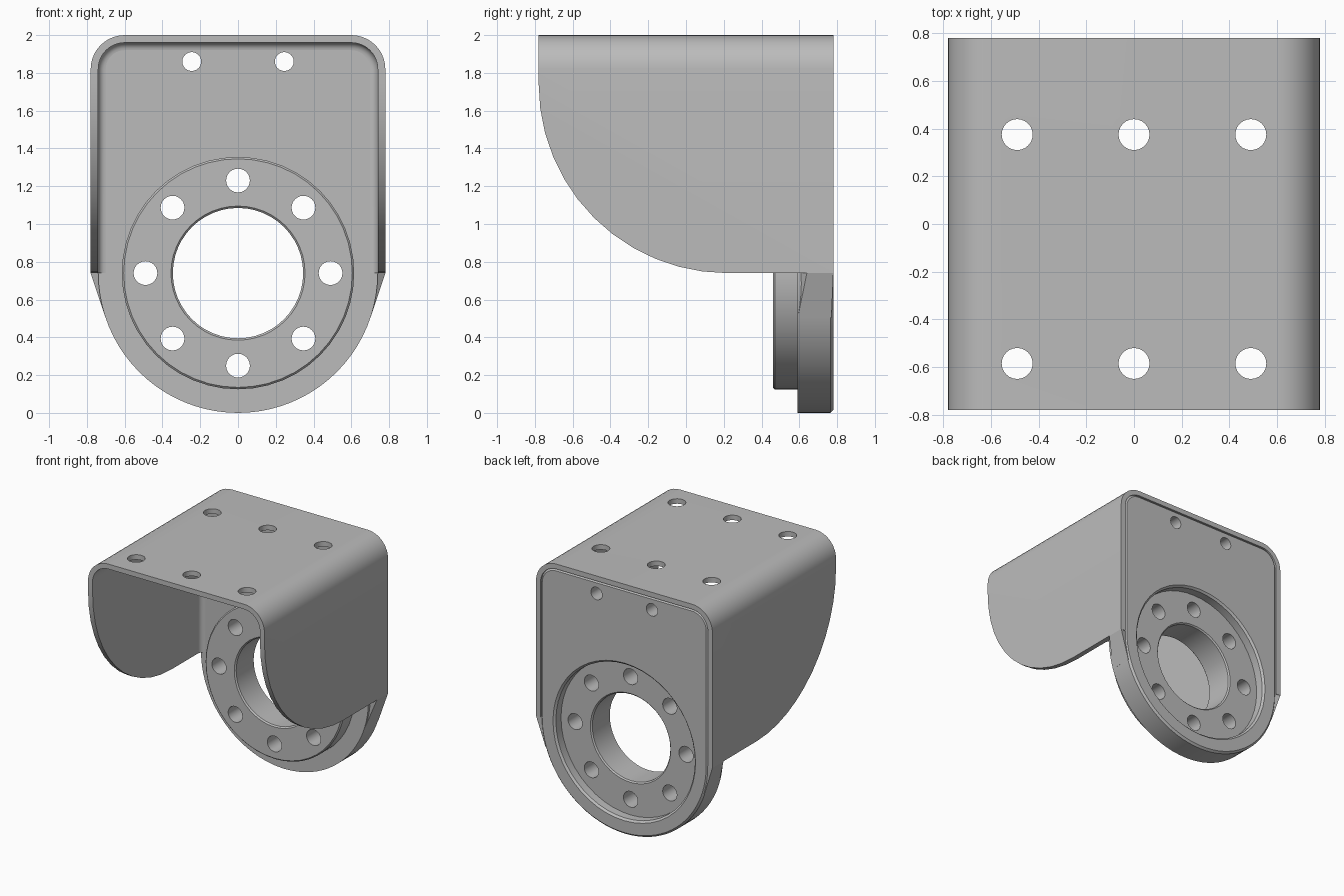
import bpy, bmesh, math
from math import sin, cos, pi, radians

if "Cube" in bpy.data.objects:
    bpy.data.objects.remove(bpy.data.objects["Cube"], do_unlink=True)

grey = bpy.data.materials.new("plain grey")
grey.use_nodes = True
grey.diffuse_color = (0.5, 0.5, 0.5, 1)
grey.node_tree.nodes["Principled BSDF"].inputs["Base Color"].default_value = (0.5, 0.5, 0.5, 1)

OUT, WALL, TOP, HUB = 0.78, 0.04, 2.0, 0.74   # half width, wall, height, bore height
BACK, FRONT = 0.78, -0.78
INNER = OUT - WALL


def loft(name, loops):
    """Solid skinned through matching closed loops, capped at both ends."""
    bm = bmesh.new()
    rings = [[bm.verts.new(p) for p in loop] for loop in loops]
    n = len(rings[0])
    for a, b in zip(rings, rings[1:]):
        for i in range(n):
            j = (i + 1) % n
            bm.faces.new((a[i], a[j], b[j], b[i]))
    bm.faces.new(rings[0])
    bm.faces.new(rings[-1])
    bmesh.ops.recalc_face_normals(bm, faces=bm.faces)
    me = bpy.data.meshes.new(name)
    bm.to_mesh(me)
    bm.free()
    me.materials.append(grey)
    ob = bpy.data.objects.new(name, me)
    bpy.context.collection.objects.link(ob)
    return ob


def arc(cx, cz, r, a0, a1, n):
    return [(cx + r * cos(radians(a0 + (a1 - a0) * i / n)),
             cz + r * sin(radians(a0 + (a1 - a0) * i / n))) for i in range(n + 1)]


def turned(name, x, z, profile, n=48):
    """Round solid along y from (radius, y) pairs."""
    return loft(name, [[(x + r * cos(2 * pi * i / n), y, z + r * sin(2 * pi * i / n))
                        for i in range(n)] for r, y in profile])


def arch(inset, bottom=HUB):
    """Open path up one side, over the rounded top and down the other."""
    w, r = OUT - inset, 0.18 - inset
    cz = TOP - 0.18
    return ([(w, bottom)] + arc(w - r, cz, r, 0, 90, 10)
            + arc(r - w, cz, r, 90, 180, 10) + [(-w, bottom)])


def boolean(ob, other, op):
    m = ob.modifiers.new(op.lower(), 'BOOLEAN')
    m.operation, m.object, m.solver = op, other, 'EXACT'
    bpy.context.view_layer.objects.active = ob
    bpy.ops.object.modifier_apply(modifier=m.name)
    bpy.data.objects.remove(other, do_unlink=True)


def finish(ob):
    bpy.ops.object.select_all(action='DESELECT')
    ob.select_set(True)
    bpy.context.view_layer.objects.active = ob
    bpy.ops.object.shade_smooth_by_angle(angle=radians(25))


# Folded shell: rounded arch section, sides trimmed to a quarter-round outline
band = arch(0, 0.5) + arch(WALL, 0.5)[::-1]
shell = loft("bracket_shell", [[(x, y, z) for x, z in band] for y in (FRONT, BACK)])
side = [(1.0, 2.2), (-0.78, 2.2)] + arc(0.22, 1.74, 1.0, 180, 270, 12) + [(1.0, HUB)]
trim = loft("side_trim", [[(x, y, z) for y, z in side] for x in (-1, 1)])
boolean(shell, trim, 'INTERSECT')

# Mounting holes in the top
for x in (-0.49, 0, 0.49):
    for y in (-0.585, 0.375):
        hole = loft("top_hole_cutter", [[(x + 0.065 * cos(2 * pi * i / 24), y + 0.065 * sin(2 * pi * i / 24), z)
                                         for i in range(24)] for z in (1.9, 2.1)])
        boolean(shell, hole, 'DIFFERENCE')
finish(shell)


# Back plate: arched top, round bottom, chamfered rear edge
def plate_outline(c, y):
    lower = arc(0, HUB, INNER - c, 180, 360, 40)[1:-1]
    return [(x, y, z) for x, z in arch(WALL + c) + lower]


plate = loft("back_plate", [plate_outline(0, 0.59), plate_outline(0, BACK - 0.015),
                            plate_outline(0.015, BACK)])

# Raised flange ring on the inside face
boss = turned("flange_ring", 0, HUB, [(0.605, 0.46), (0.615, 0.47), (0.615, 0.65)])
boolean(plate, boss, 'UNION')

# Rear recess, central bore, bolt circle and two upper holes
cuts = [(0, HUB, [(0.615, 0.70), (0.615, 0.765), (0.635, 0.785), (0.635, 0.85)], 48),
        (0, HUB, [(0.355, 0.40), (0.355, 0.46), (0.345, 0.47), (0.345, 0.69), (0.36, 0.705), (0.36, 0.75)], 48)]
for k in range(8):
    a = k * pi / 4
    cuts.append((0.49 * cos(a), HUB + 0.49 * sin(a), [(0.063, 0.40), (0.063, 0.85)], 24))
for x in (-0.245, 0.245):
    cuts.append((x, 1.86, [(0.05, 0.40), (0.05, 0.85)], 24))
for x, z, profile, n in cuts:
    boolean(plate, turned("plate_cutter", x, z, profile, n), 'DIFFERENCE')
finish(plate)

# Inside fillet where the plate meets the shell
R = 0.04
section = [(0, 0.60)] + [(R - R * cos(radians(t)), 0.59 - R + R * sin(radians(t)))
                         for t in range(0, 91, 15)] + [(R, 0.60)]
tracks = [[(x, y, z) for x, z in arch(WALL + d)] for d, y in section]
finish(loft("inside_fillet", list(zip(*tracks))))

# Tapered gussets blending the shell walls into the round bottom
for name, s in (("left_gusset", 1), ("right_gusset", -1)):
    upper = [(0.66, 0.595), (0.715, 0.59), (OUT, 0.64), (OUT, BACK), (0.66, 0.76)]
    lower = [(0.66, 0.595), (0.700, 0.59), (0.702, 0.592), (0.702, 0.77), (0.66, 0.76)]
    finish(loft(name, [[(s * x, y, HUB) for x, y in upper],
                       [(s * x, y, 0.506) for x, y in lower]]))
